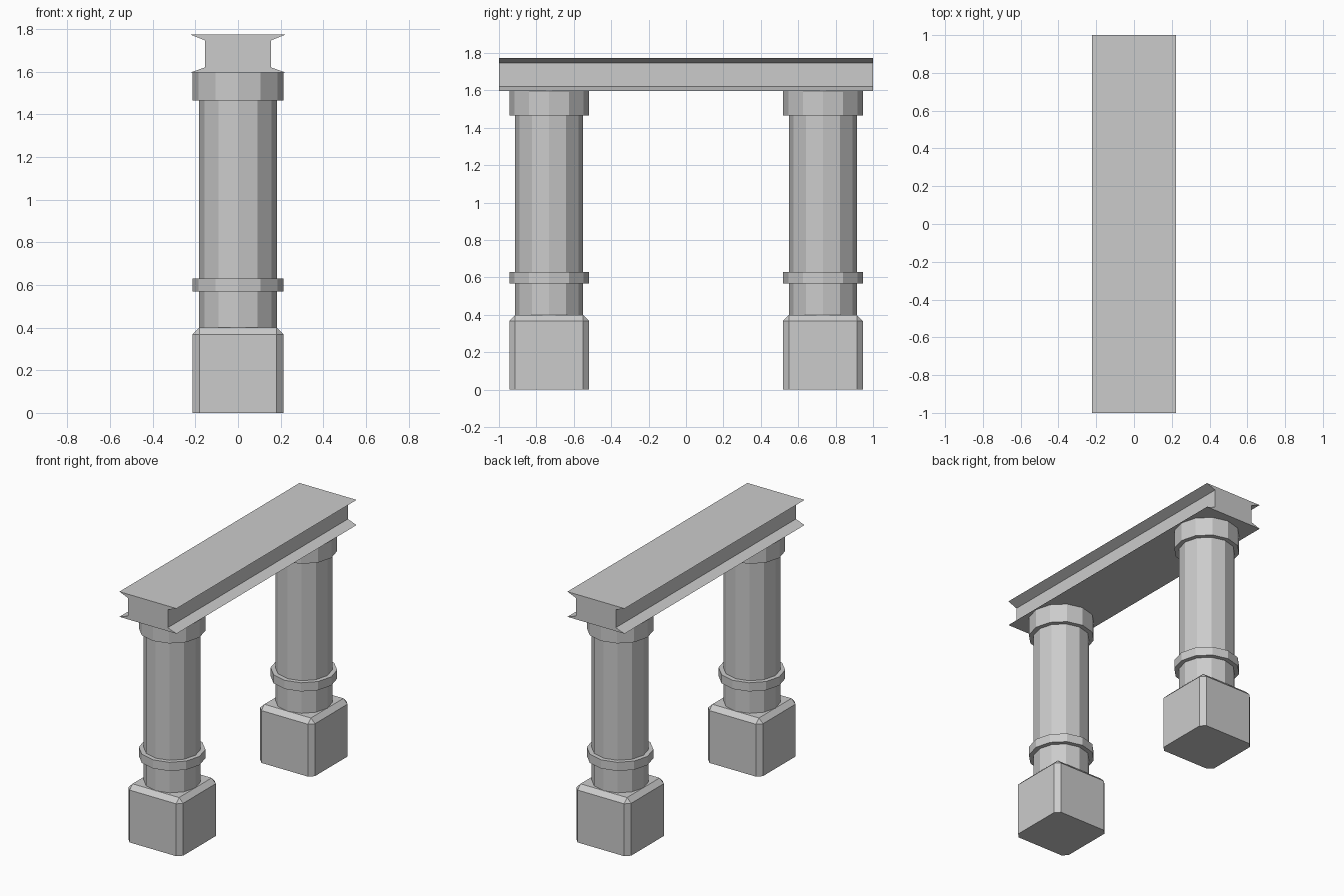
import bpy, bmesh, math
from mathutils import Matrix

if "Cube" in bpy.data.objects:
    bpy.data.objects.remove(bpy.data.objects["Cube"])

PILLAR_Y = 0.732


def new_object(name, bm):
    bmesh.ops.recalc_face_normals(bm, faces=bm.faces)
    mesh = bpy.data.meshes.new(name)
    bm.to_mesh(mesh)
    bm.free()
    obj = bpy.data.objects.new(name, mesh)
    bpy.context.collection.objects.link(obj)
    return obj


# Square plinth, chamfered on every edge except those at the floor
def plinth(name, y, half=0.213, height=0.40, chamfer=0.032):
    bm = bmesh.new()
    bmesh.ops.create_cube(bm, size=1, matrix=Matrix.Translation((0, y, height / 2))
                          @ Matrix.Diagonal((2 * half, 2 * half, height, 1)))
    edges = [e for e in bm.edges if max(v.co.z for v in e.verts) > height / 2]
    bmesh.ops.bevel(bm, geom=edges, offset=chamfer, segments=1, affect='EDGES')
    return new_object(name, bm)


# Twelve-sided shaft with a collar and capital, from a stepped profile
def column(name, y, sides=12):
    r, R = 0.182, 0.213
    profile = [(r, 0.399), (r, 0.568), (R, 0.568), (R, 0.629),
               (r, 0.629), (r, 1.465), (R, 1.465), (R, 1.596)]
    bm = bmesh.new()
    rings = [[bm.verts.new((rad * math.cos(i * math.tau / sides),
                            y + rad * math.sin(i * math.tau / sides), z))
              for i in range(sides)] for rad, z in profile]
    for a, b in zip(rings, rings[1:]):
        for i in range(sides):
            j = (i + 1) % sides
            bm.faces.new((a[i], a[j], b[j], b[i]))
    bm.faces.new(rings[0])
    bm.faces.new(rings[-1])
    return new_object(name, bm)


# Lintel beam: waisted section with sharp flanges, extruded along y
def lintel(name):
    half = [(0.222, 1.596), (0.154, 1.62), (0.154, 1.746), (0.222, 1.773)]
    section = half + [(-x, z) for x, z in reversed(half)]
    bm = bmesh.new()
    face = bm.faces.new([bm.verts.new((x, -1, z)) for x, z in section])
    ext = bmesh.ops.extrude_face_region(bm, geom=[face], use_keep_orig=True)
    moved = [g for g in ext["geom"] if isinstance(g, bmesh.types.BMVert)]
    bmesh.ops.translate(bm, verts=moved, vec=(0, 2, 0))
    return new_object(name, bm)


for side, y in (("front", -PILLAR_Y), ("back", PILLAR_Y)):
    plinth(side + "_plinth", y)
    column(side + "_column", y)
lintel("lintel_beam")
